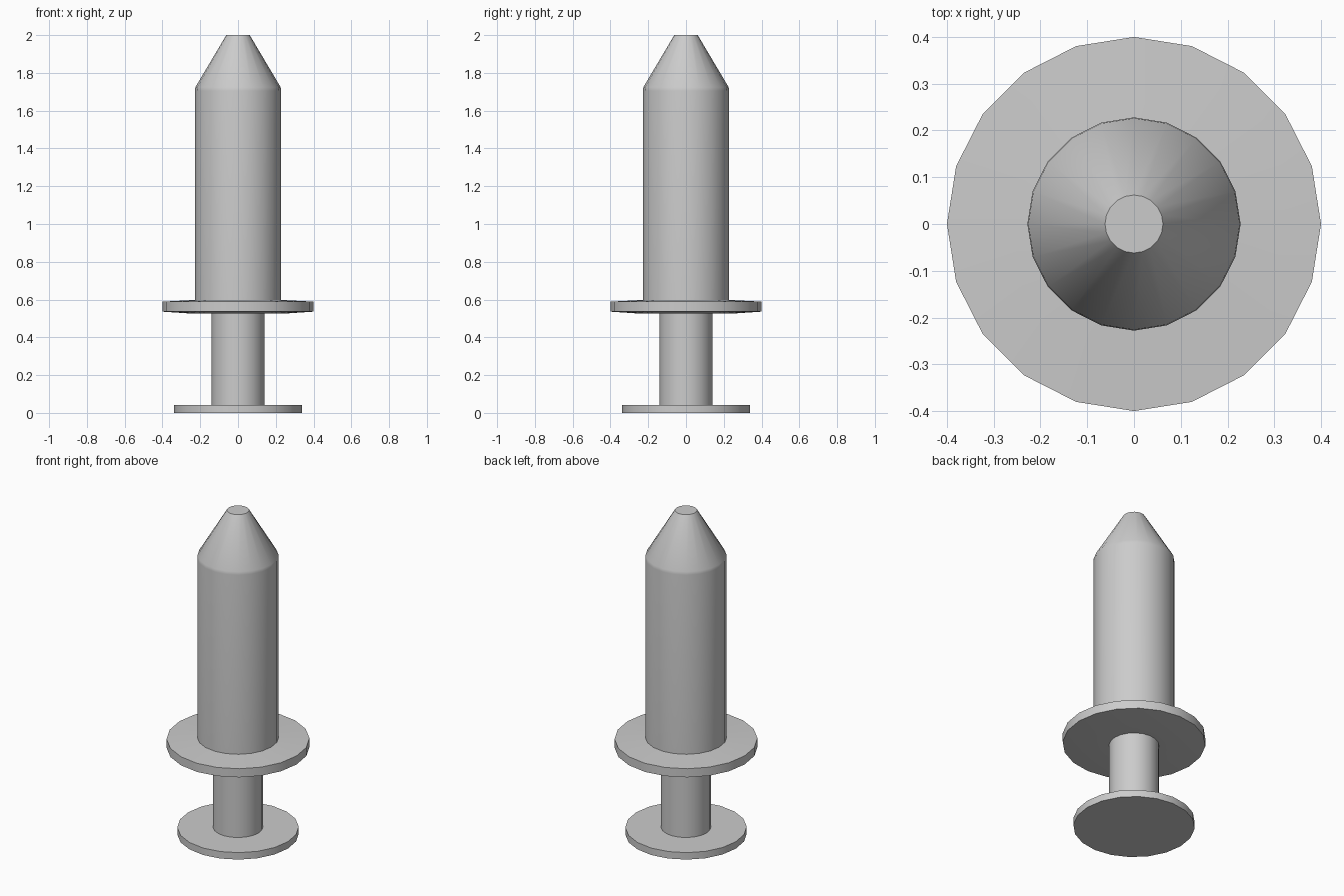
import bpy, bmesh
from math import cos, sin, tau, radians

if "Cube" in bpy.data.objects:
    bpy.data.objects.remove(bpy.data.objects["Cube"])

SIDES = 20


def lathe(name, profile, cap_bottom=False, cap_top=False):
    """Revolve (radius, z) points around the z axis."""
    bm = bmesh.new()
    rings = [[bm.verts.new((r * cos(tau * i / SIDES), r * sin(tau * i / SIDES), z))
              for i in range(SIDES)] for r, z in profile]
    for a, b in zip(rings, rings[1:]):
        for i in range(SIDES):
            j = (i + 1) % SIDES
            bm.faces.new((a[i], a[j], b[j], b[i]))
    if cap_bottom:
        bm.faces.new(rings[0][::-1])
    if cap_top:
        bm.faces.new(rings[-1])
    mesh = bpy.data.meshes.new(name)
    bm.to_mesh(mesh)
    bm.free()
    obj = bpy.data.objects.new(name, mesh)
    bpy.context.collection.objects.link(obj)
    bpy.ops.object.select_all(action='DESELECT')
    obj.select_set(True)
    bpy.context.view_layer.objects.active = obj
    bpy.ops.object.shade_smooth_by_angle(angle=radians(35))
    return obj


# Foot disc with the narrow stem rising from it
lathe("foot_and_stem", [(0.34, 0), (0.34, 0.043), (0.14, 0.043), (0.14, 0.526)],
      cap_bottom=True)

# Wide collar, slightly thicker toward its centre
lathe("collar", [(0.14, 0.526), (0.25, 0.526), (0.40, 0.536), (0.40, 0.589), (0.228, 0.598)])

# Barrel with a blunt conical tip
lathe("barrel", [(0.228, 0.598), (0.228, 1.705), (0.226, 1.724), (0.062, 2.0)],
      cap_top=True)
